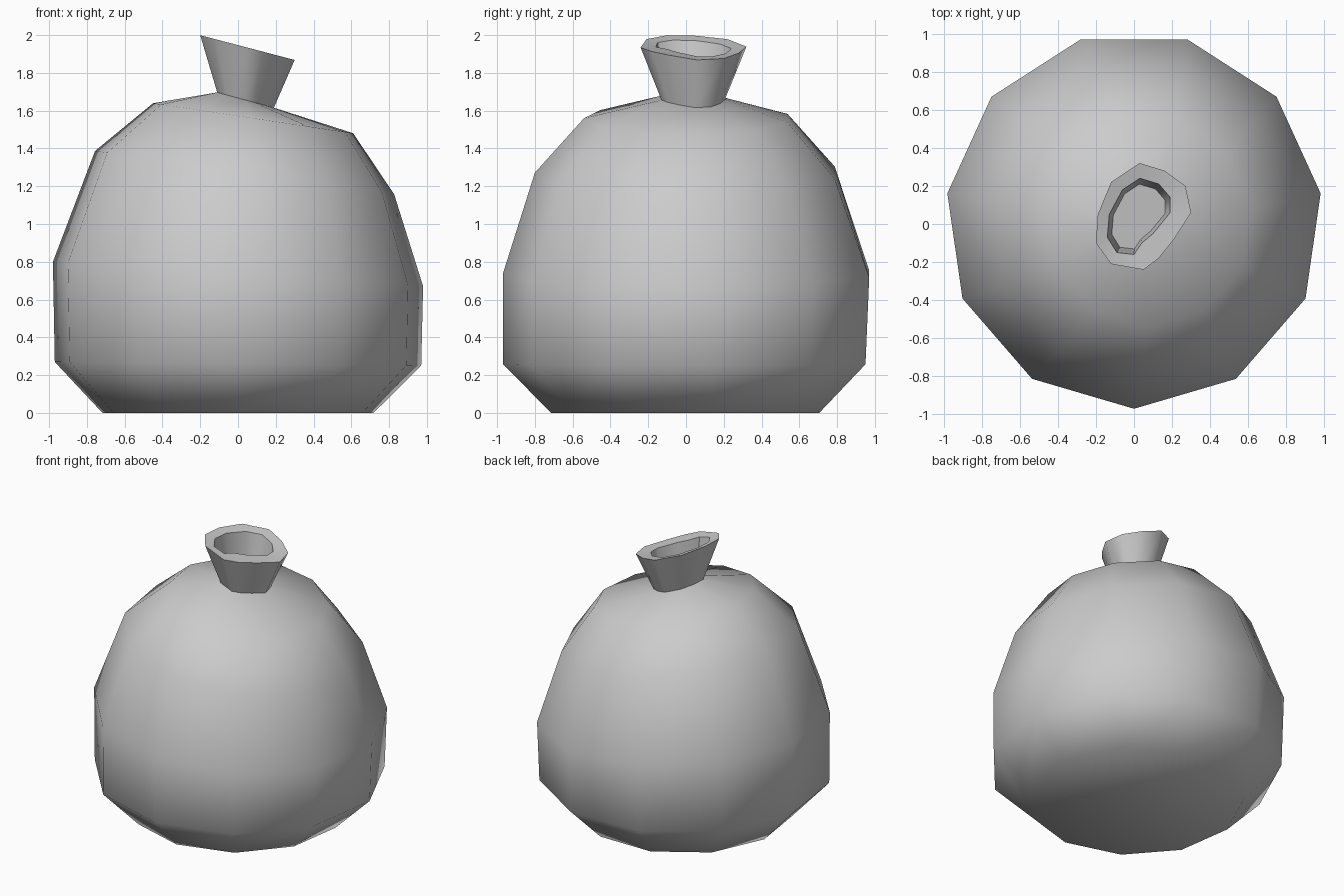
import bpy, bmesh
from math import sin, cos, pi

if "Cube" in bpy.data.objects:
    bpy.data.objects.remove(bpy.data.objects["Cube"])

N = 11

def ring(cx, cy, rx, ry, z, slope):
    pts = []
    for i in range(N):
        a = -pi / 2 + 2 * pi * i / N
        x, y = cx + rx * cos(a), cy + ry * sin(a)
        pts.append((x, y, z - slope * x))
    return pts

def outline(pts, scale, c, z, slope):
    out = []
    for x, y in pts:
        x, y = c[0] + (x - c[0]) * scale, c[1] + (y - c[1]) * scale
        out.append((x, y, z - slope * x))
    return out

# uneven outlines of the sack mouth
rim = [(.05, -.24), (.13, -.18), (.21, -.08), (.30, .06), (.27, .20), (.16, .28),
       (.03, .32), (-.12, .22), (-.19, .05), (-.20, -.10), (-.12, -.21)]
mouth = [(0, -.16), (.04, -.10), (.10, -.05), (.19, .06), (.19, .14), (.13, .21),
         (.03, .24), (-.06, .18), (-.13, .05), (-.14, -.07), (-.09, -.15)]

loops = [
    # bulging body
    ring(0, .01, .725, .725, 0, 0),
    ring(0, .01, .98, .98, .26, .01),
    ring(0, .02, .99, .99, .735, .066),
    ring(.035, .01, .80, .81, 1.277, .145),
    ring(.08, .01, .535, .55, 1.572, .15),
    # tied neck, flared rim and hollow
    outline(rim, .6, (.025, .035), 1.667, .27),
    outline(rim, 1, (0, 0), 1.947, .262),
    outline(mouth, 1, (0, 0), 1.937, .262),
    outline(mouth, .85, (.015, .035), 1.73, .27),
]

bm = bmesh.new()
vs = [[bm.verts.new(p) for p in l] for l in loops]
for a, b in zip(vs, vs[1:]):
    for i in range(N):
        j = (i + 1) % N
        bm.faces.new((a[i], a[j], b[j], b[i]))
bm.faces.new(vs[0][::-1])
bm.faces.new(vs[-1])
bmesh.ops.recalc_face_normals(bm, faces=bm.faces)
mesh = bpy.data.meshes.new("sack")
bm.to_mesh(mesh)
bm.free()
sack = bpy.data.objects.new("sack", mesh)
bpy.context.collection.objects.link(sack)

# soft body, crisp neck and rim
bpy.context.view_layer.objects.active = sack
sack.select_set(True)
bpy.ops.object.shade_smooth_by_angle(angle=50 * pi / 180)
